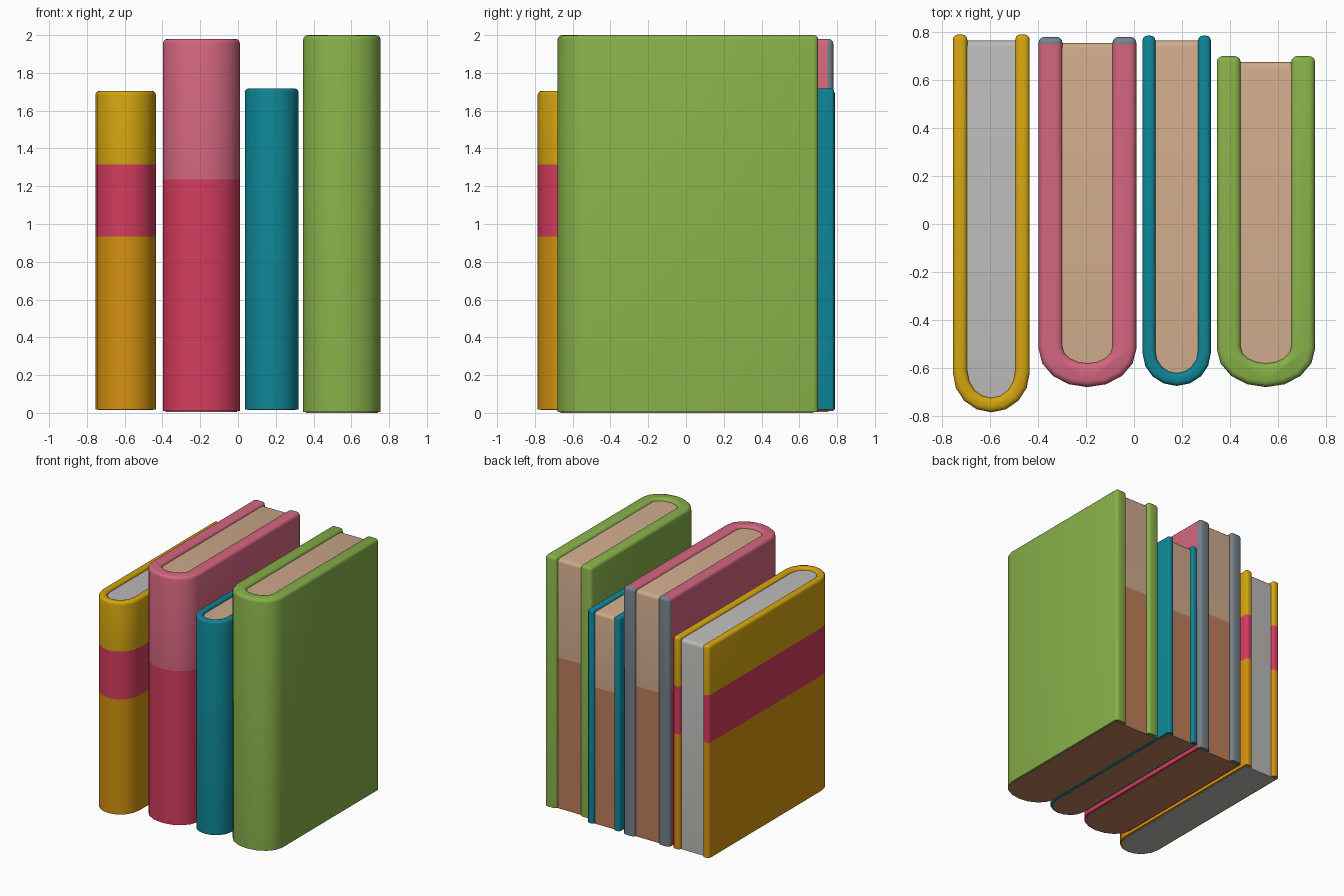
import bpy, bmesh, math

if "Cube" in bpy.data.objects:
    bpy.data.objects.remove(bpy.data.objects["Cube"])


def srgb(r, g, b):
    f = lambda c: c / 12.92 if c <= 0.04045 else ((c + 0.055) / 1.055) ** 2.4
    return (f(r / 255), f(g / 255), f(b / 255), 1)


COLOURS = {
    "yellow": srgb(212, 164, 15), "amber": srgb(212, 146, 15),
    "red": srgb(213, 60, 94), "pink": srgb(212, 102, 128),
    "slate": srgb(116, 128, 137), "teal": srgb(14, 133, 150),
    "green": srgb(135, 176, 73), "tan": srgb(207, 170, 140),
    "brown": srgb(190, 126, 90), "paper_grey": srgb(187, 186, 184),
}
MATS = {}
for n, c in COLOURS.items():
    MATS[n] = bpy.data.materials.new(n)
    MATS[n].diffuse_color = c


def u_path(cx, hw, y_arc, y_front, y_back, seg=8):
    """Half-capsule outline: back left, round the spine, to back right."""
    pts = [(cx - hw, y_back)]
    for i in range(seg + 1):
        a = math.pi * i / seg
        pts.append((cx - hw * math.cos(a), y_arc - (y_arc - y_front) * math.sin(a)))
    return pts + [(cx + hw, y_back)]


def prism(name, pts, z0, z1, bevel, bevel_rule, bands, back_band=None):
    """Extrude an outline, round chosen edges, colour by height bands.
    bands: (colour, lower z) from the top down; back_band: (colour, y)."""
    bm = bmesh.new()
    face = bm.faces.new([bm.verts.new((x, y, z0)) for x, y in pts])
    ext = bmesh.ops.extrude_face_region(bm, geom=[face])["geom"]
    for v in ext:
        if isinstance(v, bmesh.types.BMVert):
            v.co.z = z1
    bmesh.ops.recalc_face_normals(bm, faces=bm.faces)
    edges = [e for e in bm.edges if bevel_rule(e.verts[0].co, e.verts[1].co)]
    if edges:
        bmesh.ops.bevel(bm, geom=edges, offset=bevel, segments=3, profile=0.5,
                        affect='EDGES', clamp_overlap=True)
    cuts = [((0, 0, z), (0, 0, 1)) for _, z in bands[:-1]]
    if back_band:
        cuts.append(((0, back_band[1], 0), (0, 1, 0)))
    for co, no in cuts:
        bmesh.ops.bisect_plane(bm, geom=bm.verts[:] + bm.edges[:] + bm.faces[:],
                               plane_co=co, plane_no=no)
    names = [b[0] for b in bands] + ([back_band[0]] if back_band else [])
    for f in bm.faces:
        c = f.calc_center_median()
        f.smooth = True
        f.material_index = next((i for i, b in enumerate(bands) if c.z >= b[1]),
                                len(bands) - 1)
        if back_band and min(v.co.y for v in f.verts) > back_band[1] - 1e-4:
            f.material_index = len(bands)
    me = bpy.data.meshes.new(name)
    bm.to_mesh(me)
    bm.free()
    for n in names:
        me.materials.append(MATS[n])
    me.set_sharp_from_angle(angle=math.radians(38))
    ob = bpy.data.objects.new(name, me)
    bpy.context.collection.objects.link(ob)
    return ob


def book(name, x0, x1, y0, y1, y_arc, t, z0, z1, page_back, cover, pages, back=None):
    cx, hw = (x0 + x1) / 2, (x1 - x0) / 2
    # U-shaped cover: outer outline joined to the inner one
    outer = u_path(cx, hw, y_arc, y0, y1)
    inner = u_path(cx, hw - t, y_arc + 0.01, y0 + t, y1)
    top = lambda a, b: min(a.z, b.z) > z1 - 1e-4
    ends = lambda a, b: min(a.y, b.y) > y1 - 1e-4 and abs(a.z - b.z) > 0.1
    prism(name + "_cover", outer + inner[::-1], z0 + 0.004, z1, min(0.025, t * 0.35),
          lambda a, b: top(a, b) or ends(a, b), cover, back)
    # page block with a softened top back edge
    zp = z1 - 0.02
    prism(name + "_pages", u_path(cx, hw - t + 0.002, y_arc + 0.01, y0 + t - 0.002, page_back),
          z0 + 0.002, zp, 0.025,
          lambda a, b: min(a.z, b.z) > zp - 1e-4 and min(a.y, b.y) > page_back - 1e-4, pages)
    # thin sheet closing the underside
    prism(name + "_underside", u_path(cx, hw - 0.015, y_arc, y0 + 0.015, page_back),
          z0, z0 + 0.006, 0, lambda a, b: False, [(pages[-1][0], 0)])


book("yellow_book", -0.755, -0.435, -0.785, 0.79, -0.62, 0.06, 0.015, 1.705, 0.765,
     [("yellow", 1.315), ("red", 0.935), ("amber", 0)], [("paper_grey", 0)])
book("red_book", -0.398, 0.01, -0.68, 0.78, -0.52, 0.10, 0.005, 1.98, 0.755,
     [("pink", 1.235), ("red", 0)], [("tan", 1.2), ("brown", 0)], ("slate", 0.75))
book("teal_book", 0.036, 0.32, -0.675, 0.785, -0.54, 0.053, 0.015, 1.717, 0.765,
     [("teal", 0)], [("tan", 1.1), ("brown", 0)])
book("green_book", 0.345, 0.755, -0.68, 0.70, -0.52, 0.10, 0.0, 2.0, 0.675,
     [("green", 0)], [("tan", 1.2), ("brown", 0)])

for m in bpy.data.materials:
    if m.users and not m.is_grease_pencil:
        m.use_nodes = True
        m.node_tree.nodes["Principled BSDF"].inputs["Base Color"].default_value = m.diffuse_color
